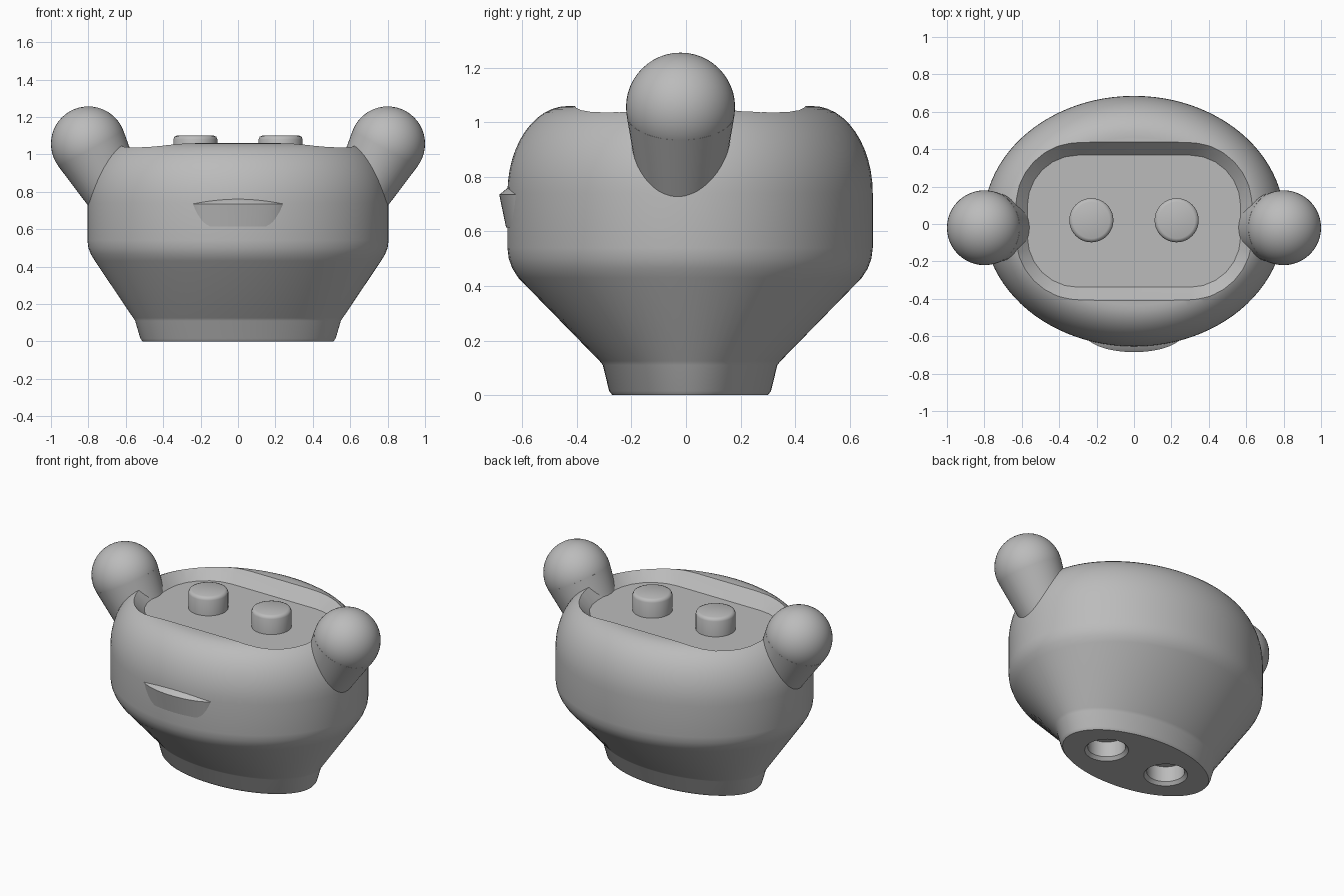
import bpy, bmesh, math
from mathutils import Vector

cube = bpy.data.objects.get("Cube")
if cube:
    bpy.data.objects.remove(cube)

GREY = (0.5, 0.5, 0.5, 1)
mat = bpy.data.materials.new("plain grey")
mat.use_nodes = True
mat.diffuse_color = GREY
mat.node_tree.nodes["Principled BSDF"].inputs["Base Color"].default_value = GREY

MID_Y = 0.015
PEG_X = 0.228


def loft(name, rings, apex=None):
    """Skin a list of closed rings, capping the ends (or closing on an apex)."""
    bm = bmesh.new()
    loops = [[bm.verts.new(p) for p in ring] for ring in rings]
    n = len(loops[0])
    for a, b in zip(loops, loops[1:]):
        for i in range(n):
            j = (i + 1) % n
            bm.faces.new((a[i], a[j], b[j], b[i]))
    bm.faces.new(loops[0][::-1])
    if apex:
        tip = bm.verts.new(apex)
        for i in range(n):
            bm.faces.new((loops[-1][i], loops[-1][(i + 1) % n], tip))
    else:
        bm.faces.new(loops[-1])
    bmesh.ops.recalc_face_normals(bm, faces=bm.faces)
    mesh = bpy.data.meshes.new(name)
    bm.to_mesh(mesh)
    bm.free()
    mesh.materials.append(mat)
    obj = bpy.data.objects.new(name, mesh)
    bpy.context.collection.objects.link(obj)
    return obj


def ellipse(rx, ry, z, cx=0, cy=MID_Y, n=96):
    return [(cx + rx * math.cos(t), cy + ry * math.sin(t), z)
            for t in (math.tau * i / n for i in range(n))]


def rounded_rect(hx, hy, r, z, steps=6):
    pts = []
    for k, (sx, sy) in enumerate(((1, 1), (-1, 1), (-1, -1), (1, -1))):
        for i in range(steps + 1):
            t = math.pi / 2 * (k + i / steps)
            pts.append((sx * (hx - r) + r * math.cos(t),
                        MID_Y + sy * (hy - r) + r * math.sin(t), z))
    return pts


def smooth(obj, angle=30):
    bpy.ops.object.select_all(action='DESELECT')
    obj.select_set(True)
    bpy.context.view_layer.objects.active = obj
    bpy.ops.object.shade_smooth_by_angle(angle=math.radians(angle))


def cut(obj, cutter):
    mod = obj.modifiers.new("cut", 'BOOLEAN')
    mod.operation, mod.solver, mod.object = 'DIFFERENCE', 'EXACT', cutter
    bpy.context.view_layer.objects.active = obj
    bpy.ops.object.modifier_apply(modifier=mod.name)
    bpy.data.objects.remove(cutter)


# Body: flared foot, conical belly, upright wall and rounded shoulder
profile = [(0.51, 0.285, 0), (0.522, 0.297, 0.015), (0.55, 0.32, 0.11),
           (0.56, 0.332, 0.125), (0.765, 0.63, 0.43), (0.786, 0.652, 0.465),
           (0.8, 0.665, 0.5), (0.805, 0.67, 0.54)]
for i in range(13):
    t = math.pi / 2 * i / 12
    inset = 0.22 * (1 - math.cos(t))
    profile.append((0.805 - inset, 0.67 - inset, 0.74 + 0.32 * math.sin(t)))
body = loft("body", [ellipse(*p) for p in profile])

# Sloped tray in the top
cut(body, loft("tray_cutter", [rounded_rect(0.57, 0.353, 0.27, 0.98),
                               rounded_rect(0.675, 0.458, 0.31, 1.1)]))
# Chamfered sockets in the foot
for s in (-1, 1):
    cut(body, loft("socket_cutter", [ellipse(r, r, z, s * PEG_X, 0.02, 40) for r, z in
                                     ((0.15, -0.02), (0.13, 0), (0.112, 0.02), (0.112, 0.12))]))
smooth(body)

# Pegs standing in the tray
for s, side in ((1, "left"), (-1, "right")):
    peg = loft(side + "_peg", [ellipse(r, r, z, s * PEG_X, 0.02, 40) for r, z in
                               ((0.118, 0.96), (0.118, 1.08), (0.112, 1.094), (0.098, 1.1))])
    smooth(peg, 50)

# Ears: a ball on a tapering stalk that leans into the shoulder
LEAN = math.radians(28.5)
for s, side in ((1, "left"), (-1, "right")):
    centre = Vector((s * 0.8, -0.02, 1.056))
    axis = Vector((-s * math.sin(LEAN), 0, -math.cos(LEAN)))
    bpy.ops.mesh.primitive_uv_sphere_add(segments=48, ring_count=24, radius=0.2, location=centre)
    ball = bpy.context.object
    ball.name = side + "_ear_ball"
    ball.data.materials.append(mat)
    smooth(ball)
    turn = axis.to_track_quat('Z', 'Y')
    stalk = loft(side + "_ear_stalk", [[centre + turn @ Vector(p) for p in ellipse(r, r, d, 0, 0, 48)]
                                       for r, d in ((0.198, 0.03), (0.135, 0.45))])
    smooth(stalk)

# Snout: a small ledge with a sloping top
snout = loft("snout", [ellipse(0.245, 0.08, 0.615, 0, -0.58), ellipse(0.265, 0.105, 0.735, 0, -0.58)],
             apex=(0, -0.58, 0.82))
smooth(snout)
